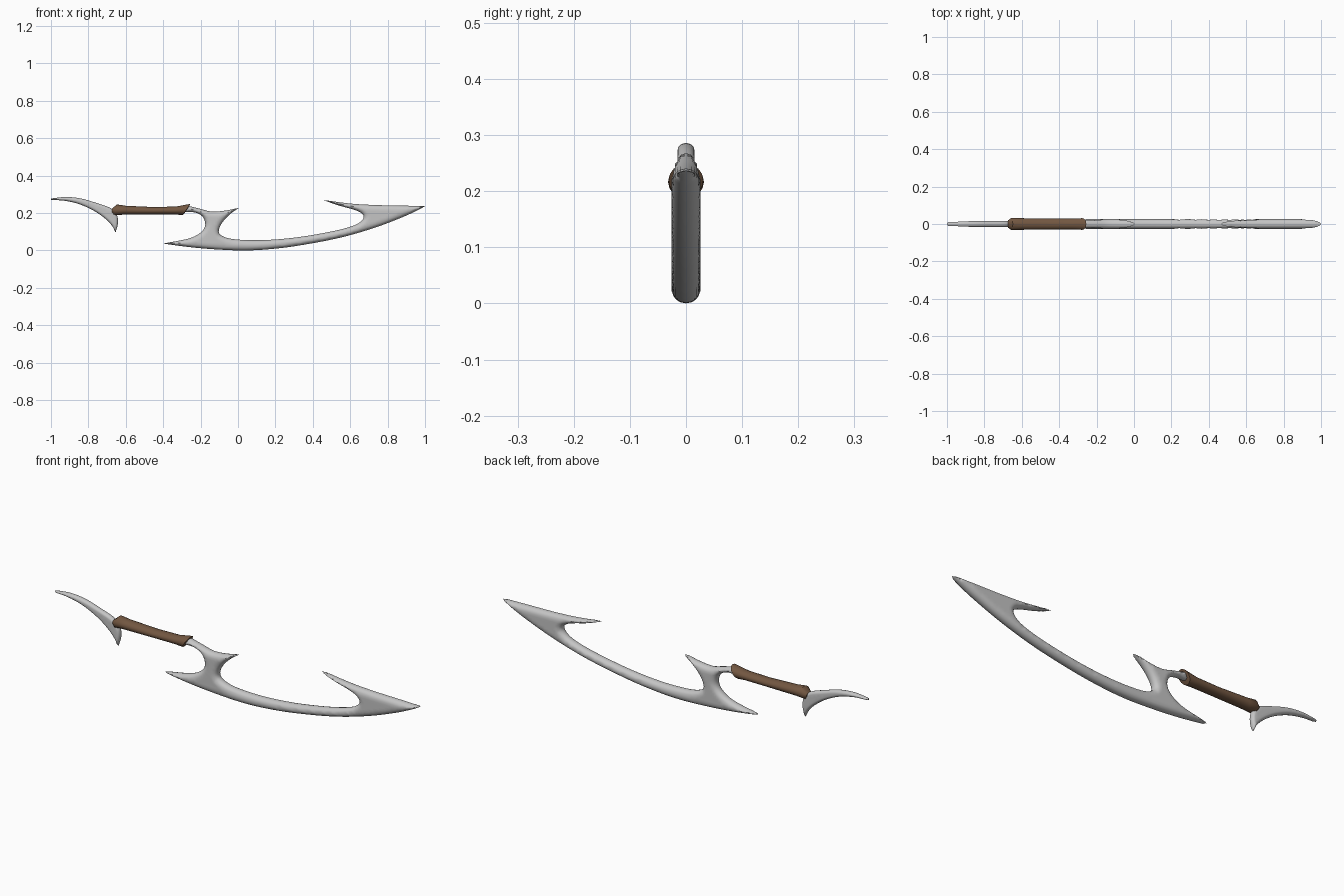
import bpy, bmesh, math
from mathutils import Vector
from mathutils.geometry import delaunay_2d_cdt

if "Cube" in bpy.data.objects:
    bpy.data.objects.remove(bpy.data.objects["Cube"])


def material(name, rgb):
    m = bpy.data.materials.new(name)
    m.diffuse_color = (*rgb, 1)
    m.use_nodes = True
    m.node_tree.nodes["Principled BSDF"].inputs["Base Color"].default_value = m.diffuse_color
    return m


steel = material("steel grey", (0.56, 0.56, 0.56))
leather = material("brown leather", (0.17, 0.095, 0.053))


def finish(name, bm, mat, angle):
    bmesh.ops.recalc_face_normals(bm, faces=bm.faces[:])
    me = bpy.data.meshes.new(name)
    bm.to_mesh(me)
    bm.free()
    ob = bpy.data.objects.new(name, me)
    bpy.context.collection.objects.link(ob)
    me.materials.append(mat)
    bpy.ops.object.select_all(action='DESELECT')
    ob.select_set(True)
    bpy.context.view_layer.objects.active = ob
    bpy.ops.object.shade_smooth_by_angle(angle=math.radians(angle))
    return ob


def outline(segments, step=0.012):
    """Closed outline: smooth curve inside each segment, sharp corner between."""
    out = []
    for seg in segments:
        p = [Vector(q) for q in seg]
        p = [2 * p[0] - p[1]] + p + [2 * p[-1] - p[-2]]
        for i in range(1, len(p) - 2):
            a, b, c, d = p[i - 1:i + 3]
            n = max(2, round((c - b).length / step))
            for k in range(n):
                t = k / n
                out.append(0.5 * (2 * b + (c - a) * t + (2 * a - 5 * b + 4 * c - d) * t * t
                                  + (3 * b - a - 3 * c + d) * t ** 3))
    return out


def edge_distance(p, poly):
    best = 9.0
    for i, b in enumerate(poly):
        a = poly[i - 1]
        ab = b - a
        t = max(0.0, min(1.0, (p - a).dot(ab) / ab.length_squared))
        best = min(best, (p - a - ab * t).length_squared)
    return math.sqrt(best)


def sharpened_plate(name, segments, half, bevel, mat):
    """Plate swelling from a thin outline edge to a rounded middle."""
    poly = outline(segments)
    n = len(poly)
    pts = list(poly)
    # rows of points parallel to the edge
    for off in (0.002, 0.005, 0.009, 0.0135):
        for i in range(n):
            t = (poly[(i + 1) % n] - poly[i - 1]).normalized()
            q = poly[i] + Vector((-t.y, t.x)) * off
            if edge_distance(q, poly) > off * 0.96:
                pts.append(q)
    # regular points in the wide areas
    s = 0.011
    x0, x1 = min(p.x for p in poly), max(p.x for p in poly)
    z0, z1 = min(p.y for p in poly), max(p.y for p in poly)
    for i in range(int((x1 - x0) / s)):
        for j in range(int((z1 - z0) / s)):
            q = Vector((x0 + i * s, z0 + j * s))
            if edge_distance(q, poly) > 0.019:
                pts.append(q)
    vs, _, fs, *_ = delaunay_2d_cdt(pts, [], [list(range(n))], 1, 1e-5)
    bm = bmesh.new()
    front, back = {}, {}
    for i in {i for f in fs for i in f}:
        d = edge_distance(vs[i], poly)
        y = half * math.sqrt(max(0.0, 1 - (1 - min(d / bevel, 1)) ** 2))
        if d < 1e-4:
            front[i] = back[i] = bm.verts.new((vs[i].x, 0, vs[i].y))
        else:
            front[i] = bm.verts.new((vs[i].x, -y, vs[i].y))
            back[i] = bm.verts.new((vs[i].x, y, vs[i].y))
    for f in fs:
        for side, order in ((front, f), (back, f[::-1])):
            verts = [side[i] for i in order]
            if not bm.faces.get(verts):
                bm.faces.new(verts)
    return finish(name, bm, mat, 60)


# Main blade with hook, rear spike, neck and thumb spur
sharpened_plate("blade", [
    [(-.40, .037), (-.26, .018), (-.12, .006), (.03, 0), (.17, .007), (.33, .027),
     (.54, .067), (.72, .118), (.87, .174), (.96, .215), (1, .237)],
    [(1, .237), (.87, .24), (.73, .243), (.6, .251), (.455, .27)],
    [(.455, .27), (.53, .243), (.61, .221), (.655, .203), (.672, .178), (.645, .146),
     (.57, .118), (.44, .09), (.28, .066), (.12, .055), (-.02, .06), (-.085, .078),
     (-.103, .103), (-.087, .145), (-.045, .192), (.005, .228)],
    [(.005, .228), (-.07, .213), (-.14, .208), (-.2, .222), (-.27, .24)],
    [(-.27, .24), (-.29, .205)],
    [(-.29, .205), (-.23, .203), (-.19, .182), (-.175, .14), (-.195, .1),
     (-.26, .065), (-.40, .037)],
], 0.026, 0.027, steel)

# Crescent pommel blade
sharpened_plate("pommel_crescent", [
    [(-.655, .095), (-.642, .145), (-.648, .19), (-.68, .226), (-.76, .255),
     (-.84, .278), (-.92, .286), (-1, .278)],
    [(-1, .278), (-1, .27)],
    [(-1, .27), (-.93, .266), (-.85, .248), (-.77, .212), (-.71, .17),
     (-.672, .13), (-.655, .095)],
], 0.0155, 0.014, steel)

# Grip: oval rings given by top point, bottom point and half width
rings = [(-.675, .222, -.672, .2, .02), (-.648, .246, -.665, .187, .032),
         (-.60, .239, -.62, .191, .031), (-.45, .232, -.45, .193, .029),
         (-.33, .235, -.34, .193, .029), (-.255, .249, -.295, .189, .031),
         (-.262, .236, -.285, .2, .02)]
bm = bmesh.new()
loops = []
for xt, zt, xb, zb, w in rings:
    loop = []
    for k in range(16):
        a = math.tau * k / 16
        t = (1 + math.cos(a)) / 2
        loop.append(bm.verts.new((xb + (xt - xb) * t, w * math.sin(a), zb + (zt - zb) * t)))
    loops.append(loop)
for a, b in zip(loops, loops[1:]):
    for k in range(16):
        bm.faces.new((a[k - 1], a[k], b[k], b[k - 1]))
bm.faces.new(loops[0])
bm.faces.new(loops[-1])
finish("grip", bm, leather, 45)
